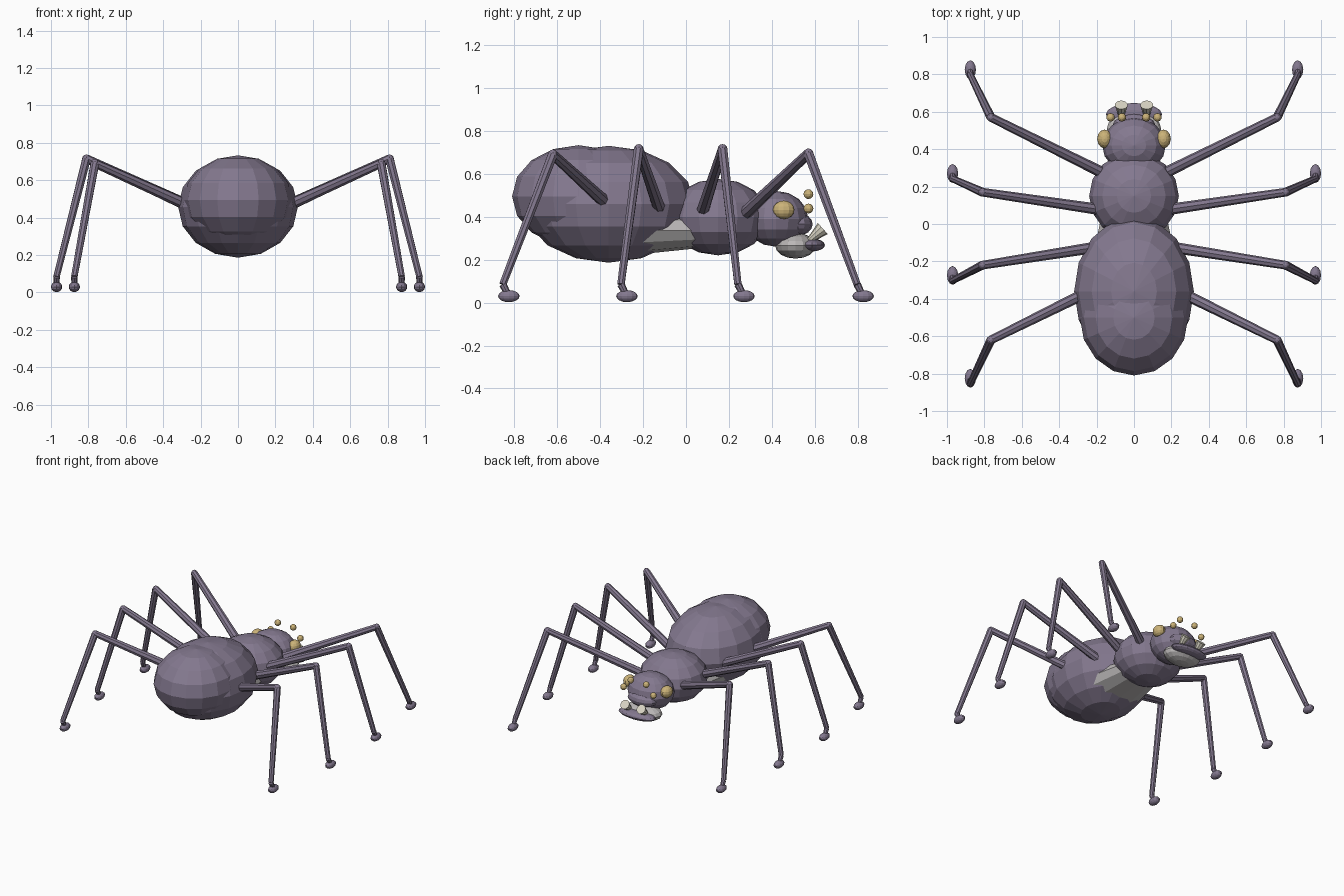
import bpy
import math
from mathutils import Vector, Matrix

if "Cube" in bpy.data.objects:
    bpy.data.objects.remove(bpy.data.objects["Cube"])


def material(name, rgb):
    m = bpy.data.materials.new(name)
    m.diffuse_color = (*rgb, 1)
    m.use_nodes = True
    m.node_tree.nodes["Principled BSDF"].inputs["Base Color"].default_value = m.diffuse_color
    return m


MAUVE = material("mauve", (0.23, 0.19, 0.275))
TAN = material("tan", (0.60, 0.45, 0.19))
GREY = material("grey", (0.50, 0.48, 0.48))
IVORY = material("ivory", (0.70, 0.67, 0.56))


def ellipsoid(name, loc, radii, mat, segs=16, rings=8):
    bpy.ops.mesh.primitive_uv_sphere_add(segments=segs, ring_count=rings, radius=1)
    ob = bpy.context.object
    ob.name = name
    ob.data.transform(Matrix.Diagonal((*radii, 1)))
    ob.location = loc
    ob.data.materials.append(mat)
    return ob


def rod(name, a, b, r1, r2, mat, sides=8, squash=1.0):
    """Tapered rod from a to b; squash flattens the section vertically."""
    a, b = Vector(a), Vector(b)
    d = b - a
    bpy.ops.mesh.primitive_cone_add(vertices=sides, radius1=r1, radius2=r2, depth=d.length)
    ob = bpy.context.object
    ob.name = name
    ob.data.transform(d.to_track_quat('Z', 'Y').to_matrix().to_4x4())
    ob.data.transform(Matrix.Diagonal((1, 1, squash, 1)))
    ob.location = (a + b) / 2
    ob.data.materials.append(mat)
    return ob


# Body
ellipsoid("abdomen", (0, -0.36, 0.458), (0.32, 0.40, 0.272), MAUVE)
ellipsoid("abdomen_rear", (0, -0.50, 0.495), (0.29, 0.31, 0.238), MAUVE)
ellipsoid("thorax", (0, 0.15, 0.398), (0.24, 0.235, 0.178), MAUVE)
rod("waist", (0, -0.22, 0.335), (0, 0.06, 0.335), 0.23, 0.17, GREY, 12, 0.48)

# Head and mouth
ellipsoid("head", (0, 0.42, 0.39), (0.17, 0.15, 0.13), MAUVE)
ellipsoid("snout", (0, 0.515, 0.365), (0.12, 0.075, 0.055), MAUVE, 12, 8)
ellipsoid("jaw", (0, 0.51, 0.265), (0.145, 0.095, 0.06), GREY, 16, 8)
ellipsoid("lip", (0, 0.587, 0.268), (0.15, 0.06, 0.03), MAUVE, 16, 8)

# Legs: hip, knee and foot for each pair
LEGS = [
    ((0.20, 0.29, 0.43), (0.765, 0.57, 0.695), (0.875, 0.825, 0.03)),
    ((0.20, 0.08, 0.435), (0.81, 0.17, 0.715), (0.97, 0.27, 0.03)),
    ((0.24, -0.13, 0.455), (0.81, -0.22, 0.715), (0.97, -0.275, 0.03)),
    ((0.30, -0.39, 0.48), (0.765, -0.62, 0.69), (0.875, -0.825, 0.03)),
]

for side, s in (("right", 1), ("left", -1)):
    flip = Vector((s, 1, 1))
    for i, (hip, knee, foot) in enumerate(LEGS, 1):
        hip, knee, foot = (Vector(p) * flip for p in (hip, knee, foot))
        root = hip - (knee - hip) * 0.15
        ankle = foot + Vector((0, -0.028, 0.055))
        tag = f"{side}_{i}"
        rod("upper_leg_" + tag, root, knee, 0.031, 0.023, MAUVE)
        ellipsoid("knee_" + tag, knee, (0.023, 0.023, 0.023), MAUVE, 8, 6)
        rod("lower_leg_" + tag, knee, ankle, 0.024, 0.018, MAUVE)
        rod("ankle_" + tag, ankle, foot, 0.018, 0.014, MAUVE)
        ellipsoid("foot_" + tag, foot, (0.03, 0.05, 0.028), MAUVE, 12, 8)

    # Eyes
    ellipsoid("big_eye_" + side, (s * 0.157, 0.455, 0.432), (0.04, 0.05, 0.043), TAN, 12, 8)
    ellipsoid("outer_eye_" + side, (s * 0.125, 0.57, 0.438), (0.023, 0.023, 0.023), TAN, 10, 6)
    ellipsoid("inner_eye_" + side, (s * 0.065, 0.57, 0.505), (0.023, 0.023, 0.023), TAN, 10, 6)

    # Fangs, flaring upward and forward
    rod("fang_" + side, (s * 0.068, 0.575, 0.29), (s * 0.068, 0.637, 0.345),
        0.014, 0.035, IVORY, 10)
